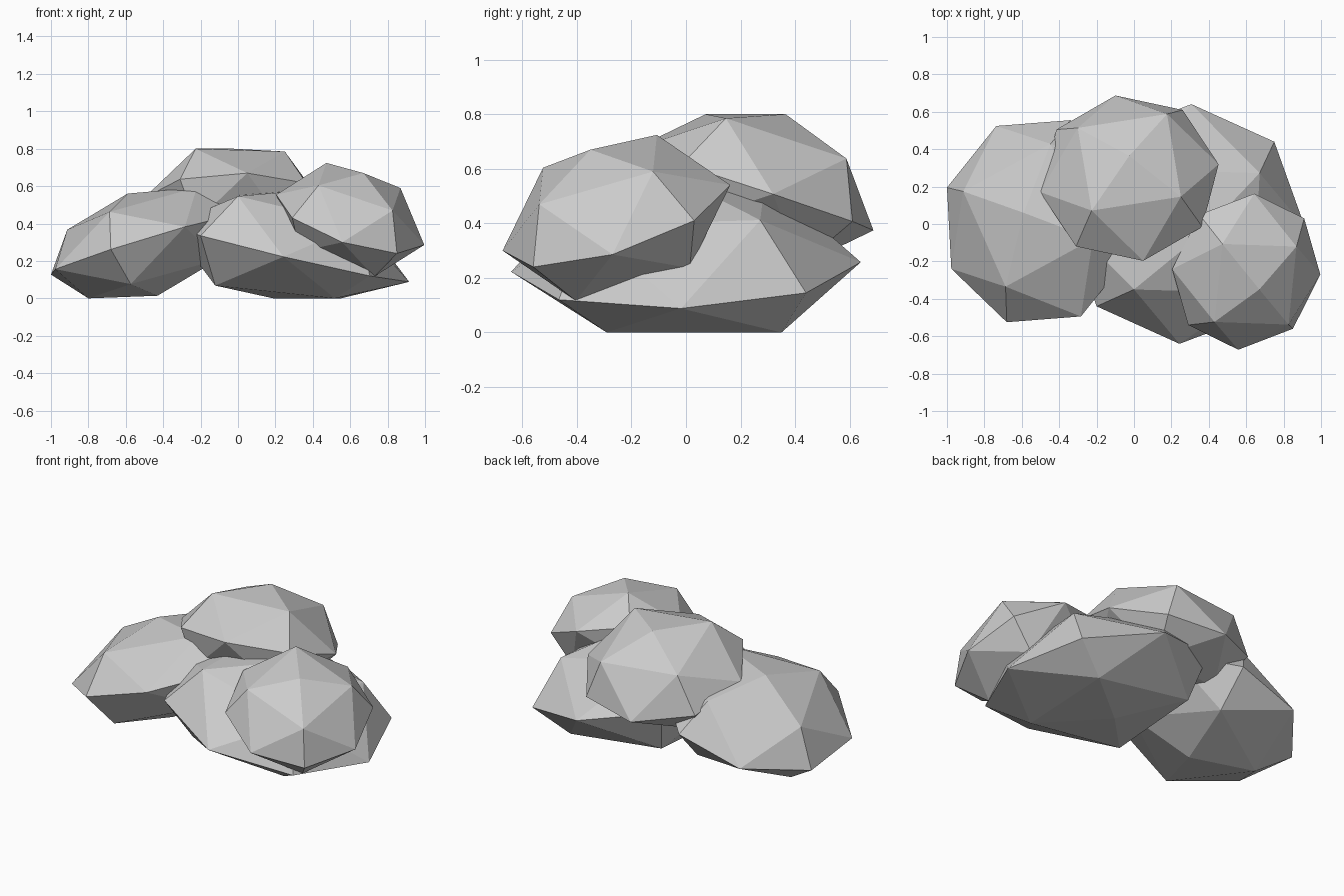
import bpy, bmesh
from mathutils import Vector
from itertools import combinations

if "Cube" in bpy.data.objects:
    bpy.data.objects.remove(bpy.data.objects["Cube"])


def boulder(name, centre, *axes):
    """Once-divided octahedron stretched along three half-axes, flat on the ground."""
    c = Vector(centre)
    axes = [Vector(a) for a in axes]
    offsets = [s * a for a in axes for s in (1, -1)]
    # Edge midpoints pushed out to the ellipsoid
    for a, b in combinations(axes, 2):
        offsets += [(s * a + t * b) / 2 ** 0.5 for s in (1, -1) for t in (1, -1)]

    bm = bmesh.new()
    for o in offsets:
        p = c + o
        p.z = max(p.z, 0.0)
        bm.verts.new(p)
    bmesh.ops.convex_hull(bm, input=bm.verts[:])
    loose = [v for v in bm.verts if not v.link_faces]
    bmesh.ops.delete(bm, geom=loose, context='VERTS')
    bmesh.ops.recalc_face_normals(bm, faces=bm.faces[:])

    mesh = bpy.data.meshes.new(name)
    bm.to_mesh(mesh)
    bm.free()
    obj = bpy.data.objects.new(name, mesh)
    bpy.context.collection.objects.link(obj)
    return obj


# Two boulders resting on the ground
boulder("left_boulder", (-0.51, 0.015, 0.287),
        (-0.08, 0.045, 0.273), (-0.49, 0.18, -0.16), (-0.17, -0.54, -0.025))
boulder("right_boulder", (0.275, 0.0, 0.24),
        (0.086, -0.055, 0.338), (0.475, 0.44, -0.095), (0.43, -0.466, -0.12))

# Two smaller boulders piled on top
boulder("top_boulder", (-0.025, 0.245, 0.522),
        (0.0, 0.12, 0.278), (0.285, 0.365, -0.115), (0.39, -0.26, 0.094))
boulder("front_boulder", (0.60, -0.255, 0.42),
        (0.07, -0.095, 0.25), (-0.25, 0.305, 0.18), (0.31, 0.285, -0.01))
